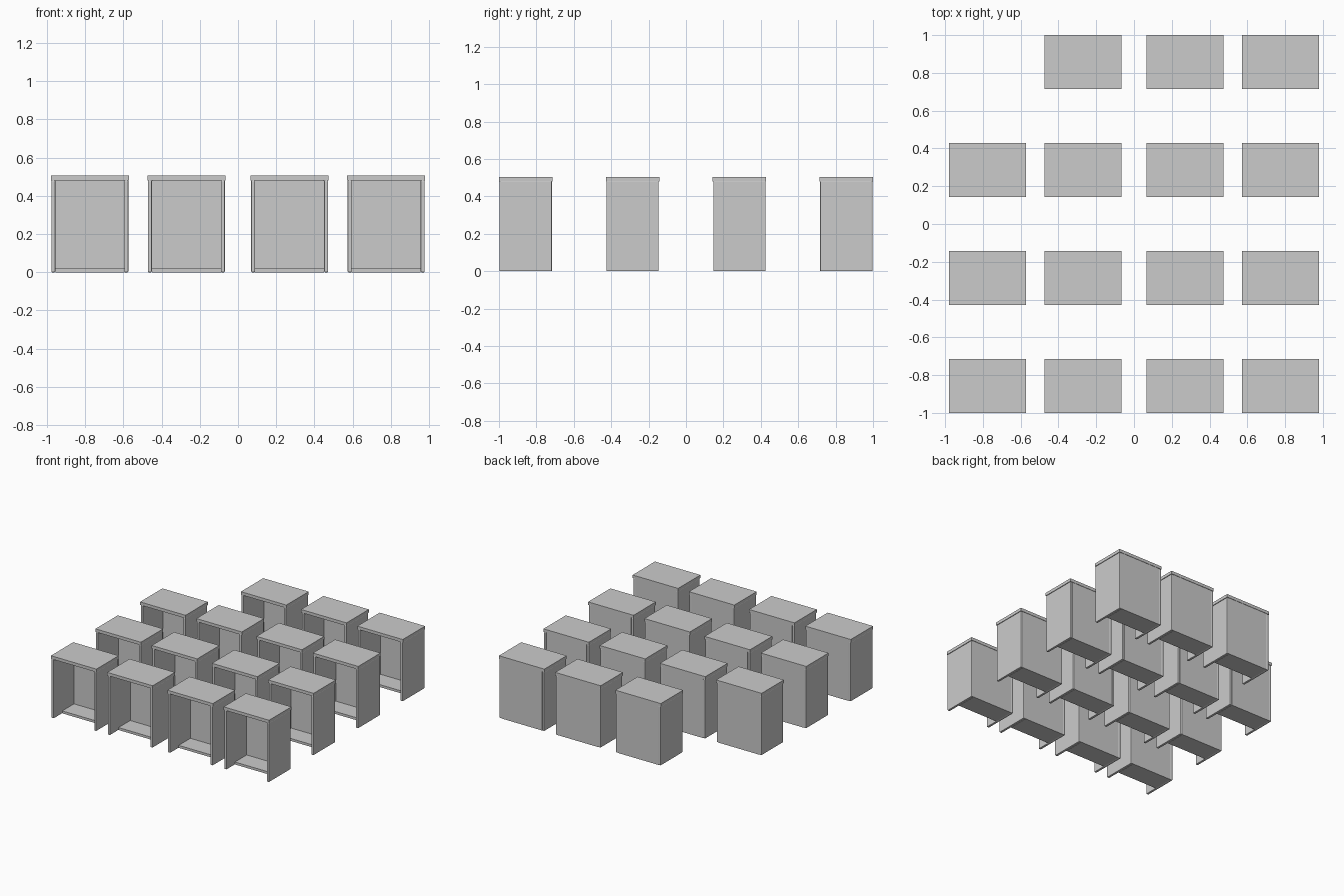
import bpy

if "Cube" in bpy.data.objects:
    bpy.data.objects.remove(bpy.data.objects["Cube"])

W, D, H = 0.408, 0.286, 0.505      # cabinet width, depth, height
T = 0.02                           # panel thickness
TOP = 0.025                        # top thickness
LIP = 0.003                        # small overhang of the top
RECESS = 0.11                      # floor panel set back from the front


def panel(name, lo, hi, bevel=0.0):
    """Box between two corners, optionally with softened edges."""
    bpy.ops.mesh.primitive_cube_add(size=1)
    ob = bpy.context.object
    ob.name = name
    for v in ob.data.vertices:
        v.co = [l + (c + 0.5) * (h - l) for c, l, h in zip(v.co, lo, hi)]
    if bevel:
        mod = ob.modifiers.new("soft_edges", "BEVEL")
        mod.width = bevel
        mod.segments = 2
    return ob


# One cabinet, centred on the origin
x, y = W / 2 - LIP, D / 2 - LIP
body_h = H - TOP
parts = [
    panel("top_panel", (-W / 2, -D / 2, body_h), (W / 2, D / 2, H)),
    panel("left_side", (-x, -y, 0), (-x + T, y, body_h), 0.004),
    panel("right_side", (x - T, -y, 0), (x, y, body_h), 0.004),
    panel("back_panel", (-x + T, y - T, 0), (x - T, y, body_h)),
    panel("floor_panel", (-x + T, -y + RECESS, 0), (x - T, y - T, T)),
]

# Grid of cabinets, with the back left place empty
columns = (-0.775, -0.27, 0.27, 0.775)
rows = (-0.857, -0.286, 0.286, 0.857)
places = [(cx, cy) for cy in rows for cx in columns
          if (cx, cy) != (columns[0], rows[-1])]
for i, (cx, cy) in enumerate(places):
    for part in parts:
        ob = part
        if i:
            ob = part.copy()
            bpy.context.collection.objects.link(ob)
        ob.location = (cx, cy, 0)
